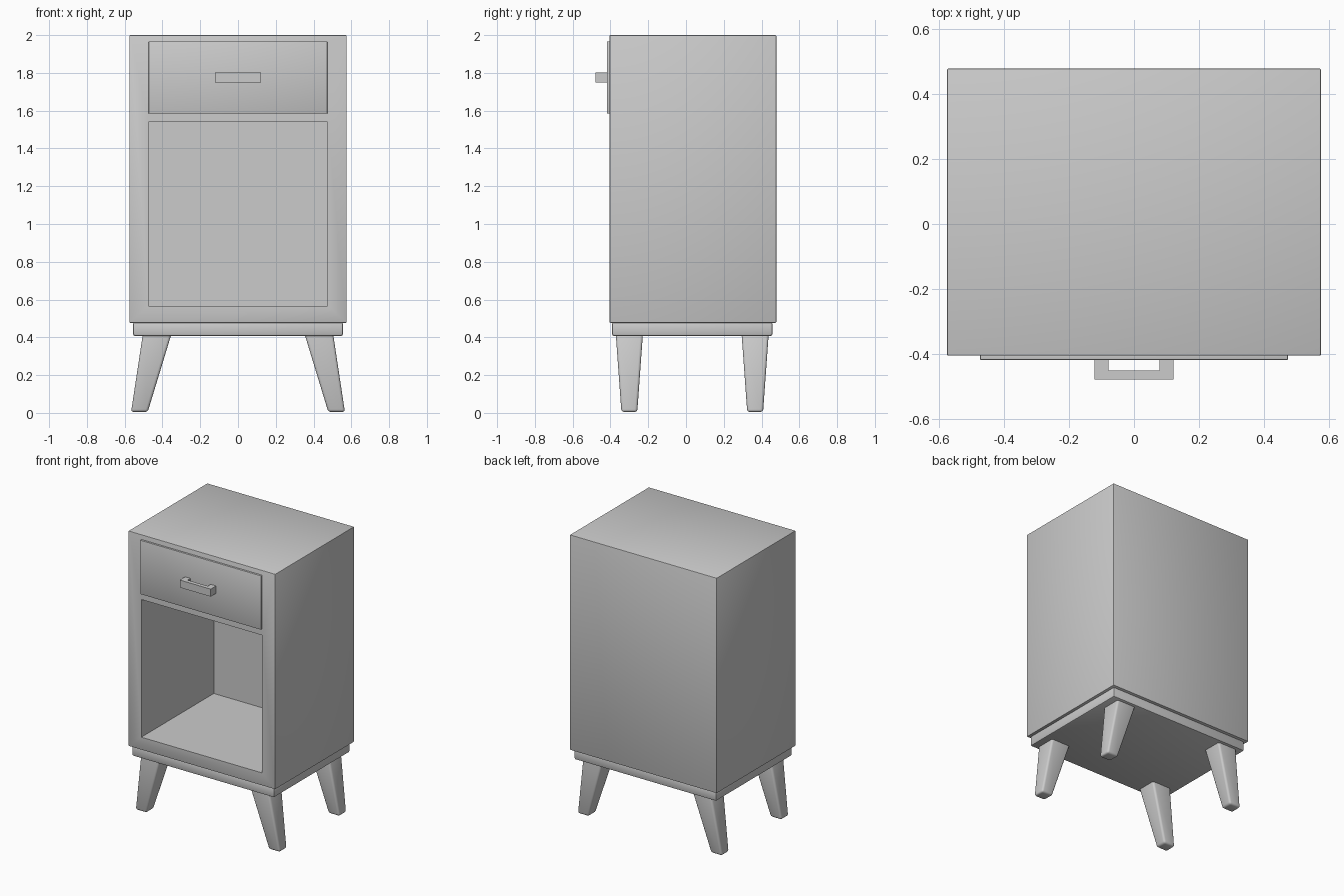
import bpy, bmesh
from mathutils import Vector

if "Cube" in bpy.data.objects:
    bpy.data.objects.remove(bpy.data.objects["Cube"])


def finish(name, bm):
    bmesh.ops.recalc_face_normals(bm, faces=bm.faces)
    mesh = bpy.data.meshes.new(name)
    bm.to_mesh(mesh)
    bm.free()
    ob = bpy.data.objects.new(name, mesh)
    bpy.context.collection.objects.link(ob)
    bpy.ops.object.select_all(action='DESELECT')
    bpy.context.view_layer.objects.active = ob
    ob.select_set(True)
    bpy.ops.object.shade_smooth_by_angle(angle=0.6)
    return ob


def block(x, y, z, bevel, segments=2, top=None):
    """Bevelled block from (min, max) ranges; top = (x, y) ranges gives a taper."""
    bm = bmesh.new()
    bmesh.ops.create_cube(bm, size=1)
    for v in bm.verts:
        i, j, k = (int(c > 0) for c in v.co)
        rx, ry = top if (top and k) else (x, y)
        v.co = (rx[i], ry[j], z[k])
    bmesh.ops.bevel(bm, geom=bm.edges[:], offset=bevel, segments=segments,
                    profile=0.5, affect='EDGES')
    return bm


# Cabinet body with open compartment recessed into the front
bm = block((-0.575, 0.575), (-0.405, 0.478), (0.477, 2.0), 0.005)
bm.normal_update()
front = min(bm.faces, key=lambda f: f.calc_center_median().y - f.calc_area())
front = max((f for f in bm.faces if f.normal.y < -0.99), key=lambda f: f.calc_area())
bmesh.ops.inset_region(bm, faces=[front], thickness=0.1)
mid = front.calc_center_median()
for v in front.verts:
    v.co.x = 0.473 if v.co.x > mid.x else -0.473
    v.co.z = 1.541 if v.co.z > mid.z else 0.567
back = bmesh.ops.extrude_discrete_faces(bm, faces=[front])["faces"][0]
bmesh.ops.translate(bm, verts=back.verts[:], vec=Vector((0, 0.81, 0)))
finish("cabinet_body", bm)

# Plinth under the body
finish("base_plinth", block((-0.556, 0.556), (-0.392, 0.458), (0.408, 0.48), 0.01))

# Drawer front, standing slightly proud of the body
finish("drawer_front", block((-0.473, 0.473), (-0.418, -0.395), (1.584, 1.966), 0.003))

# U-shaped drawer handle, extruded upward from its plan outline
half = [(0.121, -0.415), (0.121, -0.478), (-0.121, -0.478), (-0.121, -0.415),
        (-0.079, -0.415), (-0.079, -0.45), (0.079, -0.45), (0.079, -0.415)]
bm = bmesh.new()
face = bm.faces.new([bm.verts.new((x, y, 1.748)) for x, y in half])
ext = bmesh.ops.extrude_face_region(bm, geom=[face])["geom"]
bmesh.ops.translate(bm, vec=(0, 0, 0.053),
                    verts=[g for g in ext if isinstance(g, bmesh.types.BMVert)])
finish("drawer_handle", bm)

# Four tapered legs splayed outward to the sides
for row, yc in (("front", -0.3), ("back", 0.366)):
    for side, s in (("left", -1), ("right", 1)):
        foot = sorted((s * 0.478, s * 0.566))
        head = sorted((s * 0.347, s * 0.501))
        finish(f"{row}_{side}_leg",
               block(foot, (yc - 0.042, yc + 0.042), (0.005, 0.435), 0.014, 3,
                     top=(head, (yc - 0.073, yc + 0.073))))
